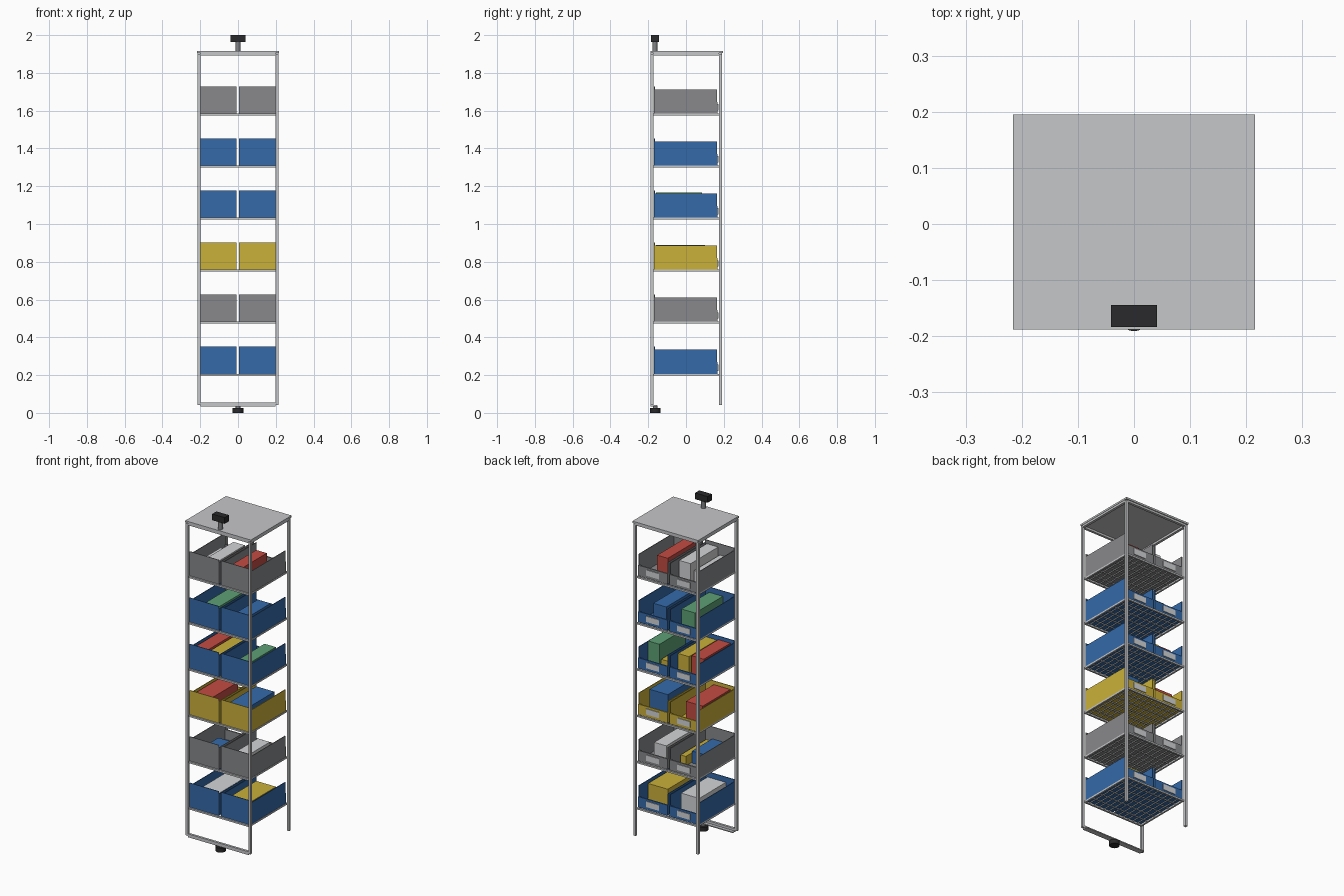
import bpy
import bmesh
from mathutils import Matrix, Vector

if "Cube" in bpy.data.objects:
    bpy.data.objects.remove(bpy.data.objects["Cube"])


def material(name, srgb):
    col = [(c / 255 / 12.92) if c < 11 else ((c / 255 + 0.055) / 1.055) ** 2.4 for c in srgb] + [1]
    m = bpy.data.materials.new(name)
    m.use_nodes = True
    m.diffuse_color = col
    m.node_tree.nodes["Principled BSDF"].inputs["Base Color"].default_value = col
    return m


MATS = {
    "steel": material("light steel", (198, 199, 201)),
    "stem": material("stem grey", (130, 131, 134)),
    "black": material("black rubber", (42, 42, 44)),
    "blue": material("blue", (52, 106, 170)),
    "yellow": material("yellow", (203, 177, 58)),
    "grey": material("bin grey", (136, 137, 140)),
    "white": material("white card", (212, 213, 215)),
    "red": material("red", (196, 76, 66)),
    "green": material("green", (92, 160, 116)),
}


def finish(name, bm, mat):
    mesh = bpy.data.meshes.new(name)
    bm.to_mesh(mesh)
    bm.free()
    mesh.materials.append(MATS[mat])
    ob = bpy.data.objects.new(name, mesh)
    bpy.context.collection.objects.link(ob)
    return ob


def boxes(name, mat, ranges):
    """One object made of boxes, each given as ((x0, x1), (y0, y1), (z0, z1))."""
    bm = bmesh.new()
    for r in ranges:
        mid = Vector([(a + b) / 2 for a, b in r])
        size = Vector([b - a for a, b in r])
        bmesh.ops.create_cube(bm, size=1, matrix=Matrix.LocRotScale(mid, None, size))
    finish(name, bm, mat)


def cylinder(name, mat, radius, y, z0, z1):
    bm = bmesh.new()
    bmesh.ops.create_cone(bm, cap_ends=True, segments=24, radius1=radius, radius2=radius, depth=z1 - z0,
                          matrix=Matrix.Translation((0, y, (z0 + z1) / 2)))
    ob = finish(name, bm, mat)
    for p in ob.data.polygons:
        p.use_smooth = abs(p.normal.z) < 0.5
    for e in ob.data.edges:
        a, b = (ob.data.vertices[i].co.z for i in e.vertices)
        e.use_edge_sharp = abs(a - b) < 1e-5


# Frame: four posts, top rails, top plate and lower front rail
X_OUT, X_IN = 0.214, 0.199
FRONT, BACK = (-0.187, -0.173), (0.175, 0.19)
SIDES = {"right": (-X_OUT, -X_IN), "left": (X_IN, X_OUT)}
for side, xr in SIDES.items():
    boxes("front_post_" + side, "steel", [(xr, FRONT, (0.043, 1.9))])
    boxes("back_post_" + side, "steel", [(xr, BACK, (0.043, 1.9))])
    boxes("top_rail_" + side, "steel", [(xr, (FRONT[1], BACK[0]), (1.892, 1.906))])
for name, yr in (("front", FRONT), ("back", BACK)):
    boxes("top_rail_" + name, "steel", [((-X_IN, X_IN), yr, (1.892, 1.906))])
boxes("top_plate", "steel", [((-0.216, 0.216), (-0.188, 0.195), (1.904, 1.915))])
boxes("lower_rail", "steel", [((-X_IN, X_IN), (-0.187, -0.173), (0.035, 0.055)),
                              ((-X_IN, X_IN), (-0.173, -0.155), (0.035, 0.041))])

# Top guide and bottom roller
cylinder("guide_stem", "stem", 0.013, -0.165, 1.91, 1.965)
boxes("guide_block", "black", [((-0.041, 0.041), (-0.184, -0.144), (1.963, 2.0))])
cylinder("roller", "black", 0.028, -0.163, 0.0, 0.026)
cylinder("roller_stem", "stem", 0.012, -0.163, 0.024, 0.04)


# Wire shelf: border bars and a grid of thin wires
def shelf(name, z):
    w, d, t = 0.2, 0.178, 0.01
    low, wire = (z - t, z), (z - 0.006, z - 0.001)
    parts = [((-w, w), (-d, -d + t), low), ((-w, w), (d - t, d), low),
             ((-w, -w + t), (-d, d), low), ((w - t, w), (-d, d), low)]
    for i in range(1, 12):
        x = -w + i * 2 * w / 12
        parts.append(((x - 0.002, x + 0.002), (-d, d), wire))
    for i in range(1, 6):
        y = -d + i * 2 * d / 6
        parts.append(((-w, w), (y - 0.002, y + 0.002), wire))
    boxes(name, "steel", parts)


# Bin: floor, side walls, tall front panel, low back lip and its label
def storage_bin(name, mat, x0, x1, z):
    t, y0, y1 = 0.004, -0.165, 0.163
    wall = (z, z + 0.128)
    boxes(name, mat, [
        ((x0, x1), (y0, y1), (z, z + t)),
        ((x0, x0 + t), (y0, y1), wall),
        ((x1 - t, x1), (y0, y1), wall),
        ((x0, x1), (y0 - t, y0), (z, z + 0.144)),
        ((x0, x1), (y1 - t, y1 + t), (z, z + 0.062)),
    ])
    mid = (x0 + x1) / 2
    boxes(name + "_label", "white", [((mid - 0.042, mid + 0.042), (y1 + t, y1 + t + 0.004), (z + 0.016, z + 0.05))])


# Contents per level: colour, x start, x end, y end, height
LEVELS = [
    ("blue", [("yellow", .05, .18, .10, .12), ("white", -.15, -.03, .09, .115)]),
    ("grey", [("white", .06, .14, .10, .1), ("blue", -.15, -.06, .03, .075), ("yellow", -.055, -.02, .08, .06)]),
    ("yellow", [("blue", .05, .17, .10, .132), ("red", -.18, -.07, .10, .125)]),
    ("blue", [("green", .115, .19, .085, .133), ("yellow", .05, .1, .09, .05),
              ("yellow", -.09, -.018, .10, .12), ("red", -.18, -.1, .09, .125)]),
    ("blue", [("blue", .06, .145, .10, .1), ("green", -.13, -.04, .10, .115)]),
    ("grey", [("red", .05, .12, .10, .117), ("white", -.1, -.025, .10, .125), ("white", -.17, -.11, .08, .08)]),
]

for k, (colour, contents) in enumerate(LEVELS):
    z = 0.207 + 0.2755 * k
    level = str(k + 1)
    shelf("shelf_" + level, z)
    storage_bin("bin_right_" + level, colour, -0.2, -0.008, z)
    storage_bin("bin_left_" + level, colour, 0.005, 0.198, z)
    for n, (col, x0, x1, y1, h) in enumerate(contents):
        boxes(f"carton_{level}_{n + 1}", col, [((x0, x1), (-0.16, y1), (z + 0.004, z + h))])
